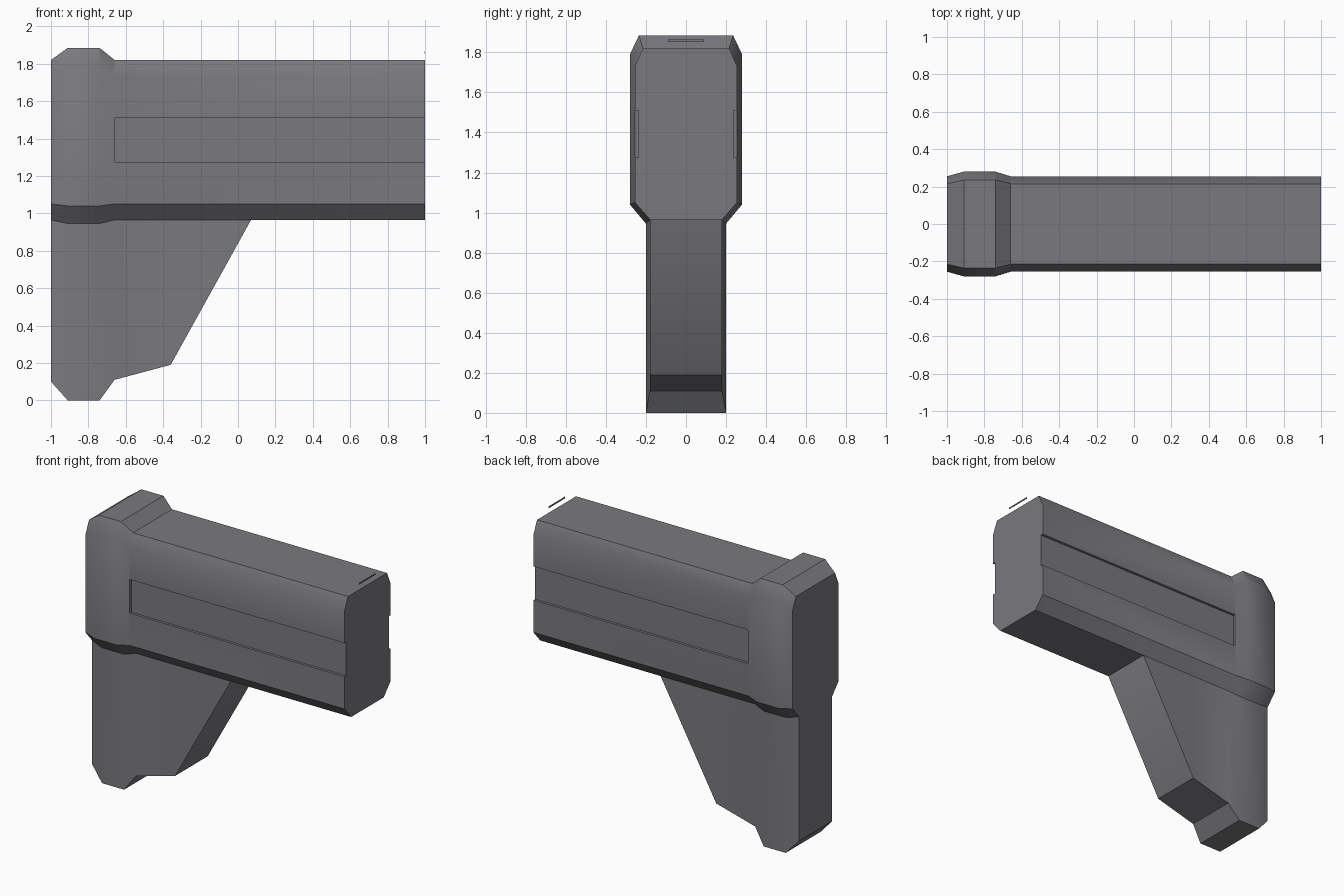
import bpy, bmesh, math

cube = bpy.data.objects.get("Cube")
if cube:
    bpy.data.objects.remove(cube)

GREY = (0.195, 0.193, 0.21, 1)
grey = bpy.data.materials.new("dark grey polymer")
grey.use_nodes = True
grey.diffuse_color = GREY
grey.node_tree.nodes["Principled BSDF"].inputs["Base Color"].default_value = GREY


def finish(name, bm):
    bmesh.ops.recalc_face_normals(bm, faces=bm.faces)
    mesh = bpy.data.meshes.new(name)
    bm.to_mesh(mesh)
    bm.free()
    obj = bpy.data.objects.new(name, mesh)
    bpy.context.collection.objects.link(obj)
    mesh.materials.append(grey)
    return obj


def loft(name, sections):
    """Skin a list of (x, half outline) sections mirrored across y, with end caps."""
    bm = bmesh.new()
    rings = []
    for x, half in sections:
        outline = half + [(-y, z) for y, z in reversed(half)]
        rings.append([bm.verts.new((x, y, z)) for y, z in outline])
    n = len(rings[0])
    for a, b in zip(rings, rings[1:]):
        for i in range(n):
            j = (i + 1) % n
            bm.faces.new((a[i], a[j], b[j], b[i]))
    bm.faces.new(rings[0])
    bm.faces.new(rings[-1])
    return finish(name, bm)


def box(name, lo, hi):
    bm = bmesh.new()
    bmesh.ops.create_cube(bm, size=1)
    for v in bm.verts:
        v.co = [(a + b) / 2 + c * (b - a) for a, b, c in zip(lo, hi, v.co)]
    return finish(name, bm)


def activate(obj):
    bpy.ops.object.select_all(action='DESELECT')
    obj.select_set(True)
    bpy.context.view_layer.objects.active = obj


# Main body: chamfered tube with a raised band at the butt end
slim = [(0.18, 0.965), (0.255, 1.05), (0.255, 1.73), (0.215, 1.82)]
wide = [(0.2, 0.945), (0.28, 1.04), (0.28, 1.79), (0.235, 1.885)]
body = loft("stock_body", [(-1, slim), (-0.91, wide), (-0.74, wide),
                           (-0.66, slim), (1, slim)])

# Shallow side grooves, open at the front end
for side in (-1, 1):
    ys = sorted((side * 0.237, side * 0.4))
    cutter = box("groove_cutter", (-0.658, ys[0], 1.275), (1.1, ys[1], 1.51))
    cutter.hide_render = True
    mod = body.modifiers.new("groove", 'BOOLEAN')
    mod.operation = 'DIFFERENCE'
    mod.solver = 'EXACT'
    mod.object = cutter
    activate(body)
    bpy.ops.object.modifier_apply(modifier=mod.name)
    bpy.data.objects.remove(cutter)

# Lower strut: x, half width and underside height of each section
strut = [(-1, 0.18, 0.1), (-0.91, 0.2, 0), (-0.74, 0.2, 0),
         (-0.66, 0.18, 0.11), (-0.36, 0.18, 0.19), (0.07, 0.18, 0.965)]
support = loft("lower_strut", [(x, [(w, low), (w, 0.97)]) for x, w, low in strut])

# Thin marker sliver above the front end
box("front_sliver", (0.996, -0.09, 1.855), (1, 0.09, 1.865))

for part in (body, support):
    activate(part)
    bpy.ops.object.shade_smooth_by_angle(angle=math.radians(30))
